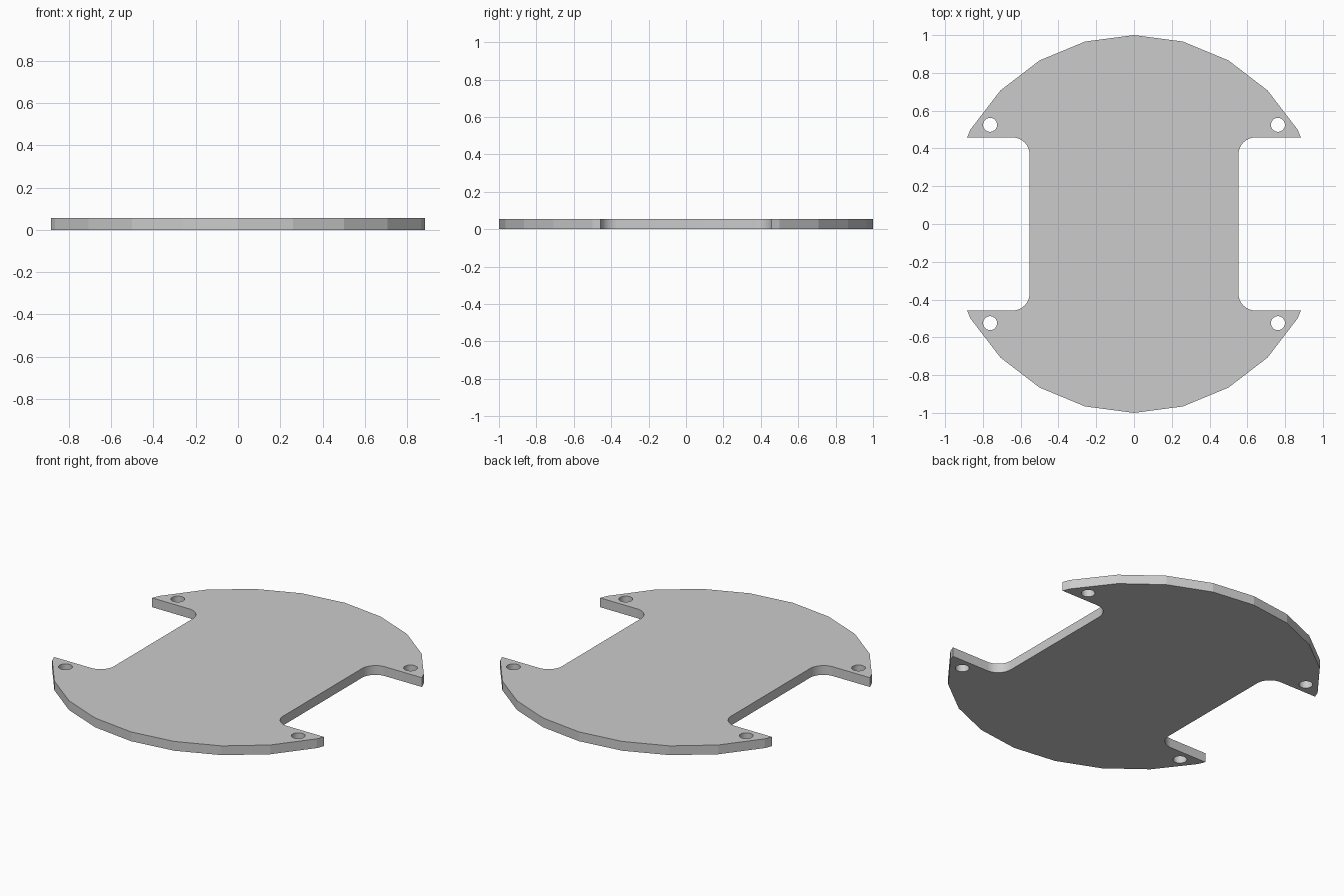
import bpy, bmesh
from math import sin, cos, pi, radians

if "Cube" in bpy.data.objects:
    bpy.data.objects.remove(bpy.data.objects["Cube"])

THICK = 0.055
NOTCH_X, NOTCH_Y, FILLET = 0.553, 0.458, 0.09
HOLE_X, HOLE_Y, HOLE_R = 0.762, 0.525, 0.037


def arc(cx, cy, r, start, end, steps):
    """Points along an arc, angles in degrees."""
    angles = [radians(start + (end - start) * i / steps) for i in range(steps + 1)]
    return [(cx + r * cos(a), cy + r * sin(a)) for a in angles]


# Upper right quarter: low-poly rim, pointed ear, filleted side notch
rim = arc(0, 0, 1, 90, 30, 4)
ear_tip = (cos(pi / 6) + (0.5 - NOTCH_Y) * (cos(pi / 12) - cos(pi / 6)) / (0.5 - sin(pi / 12)), NOTCH_Y)
fillet = arc(NOTCH_X + FILLET, NOTCH_Y - FILLET, FILLET, 90, 180, 12)
quarter = rim + [ear_tip] + fillet

# Mirror the quarter into the full outline
right = quarter + [(x, -y) for x, y in reversed(quarter)]
outline = right + [(-x, y) for x, y in reversed(right)][1:-1]

# Mounting holes, one in each ear
holes = [arc(sx * HOLE_X, sy * HOLE_Y, HOLE_R, 0, 360, 40)[:-1]
         for sx in (-1, 1) for sy in (-1, 1)]

# Fill the profile around the holes and extrude it to a plate
bm = bmesh.new()
for loop in [outline] + holes:
    verts = [bm.verts.new((x, y, 0)) for x, y in loop]
    for i, v in enumerate(verts):
        bm.edges.new((v, verts[(i + 1) % len(verts)]))
bmesh.ops.triangle_fill(bm, use_beauty=True, use_dissolve=False, edges=bm.edges[:])
result = bmesh.ops.extrude_face_region(bm, geom=bm.faces[:], use_keep_orig=True)
top = [g for g in result["geom"] if isinstance(g, bmesh.types.BMVert)]
bmesh.ops.translate(bm, verts=top, vec=(0, 0, THICK))
bmesh.ops.recalc_face_normals(bm, faces=bm.faces[:])

mesh = bpy.data.meshes.new("base_plate")
bm.to_mesh(mesh)
bm.free()
plate = bpy.data.objects.new("base_plate", mesh)
bpy.context.collection.objects.link(plate)

# Smooth fillets and holes, keep the rim facets flat
bpy.context.view_layer.objects.active = plate
plate.select_set(True)
bpy.ops.object.shade_smooth_by_angle(angle=radians(11))
